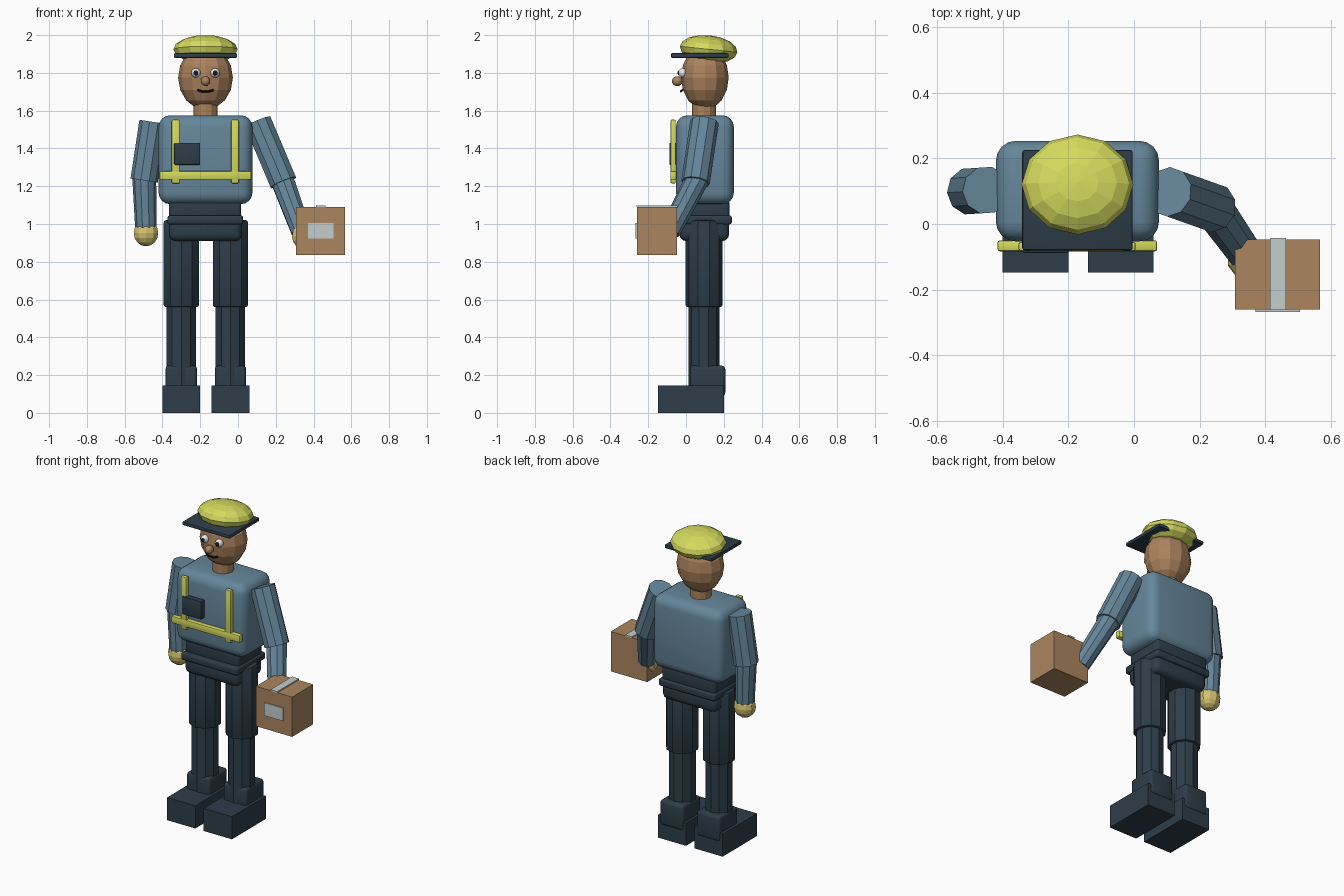
import bpy, bmesh, math
from mathutils import Vector, Matrix

if "Cube" in bpy.data.objects:
    bpy.data.objects.remove(bpy.data.objects["Cube"], do_unlink=True)


def material(name, r, g, b):
    m = bpy.data.materials.new(name)
    m.use_nodes = True
    m.diffuse_color = (r, g, b, 1)
    node = next(n for n in m.node_tree.nodes if n.type == 'BSDF_PRINCIPLED')
    node.inputs["Base Color"].default_value = (r, g, b, 1)
    node.inputs["Roughness"].default_value = 0.8
    return m


SHIRT = material("shirt_blue", 0.13, 0.24, 0.325)
DARK = material("dark_navy", 0.027, 0.047, 0.066)
YELLOW = material("safety_yellow", 0.66, 0.70, 0.11)
GLOVE = material("glove_yellow", 0.66, 0.54, 0.16)
SKIN = material("skin", 0.41, 0.225, 0.11)
CARD = material("cardboard", 0.41, 0.24, 0.115)
TAPE = material("tape_grey", 0.56, 0.61, 0.61)
WHITE = material("eye_white", 0.85, 0.87, 0.88)
BLACK = material("black", 0.008, 0.009, 0.01)


def finish(name, bm, mat, smooth=None):
    bmesh.ops.recalc_face_normals(bm, faces=bm.faces)
    me = bpy.data.meshes.new(name)
    bm.to_mesh(me)
    bm.free()
    me.materials.append(mat)
    if smooth:
        me.shade_smooth()
        me.set_sharp_from_angle(angle=math.radians(smooth))
    ob = bpy.data.objects.new(name, me)
    bpy.context.scene.collection.objects.link(ob)
    return ob


def box(name, xs, ys, zs, mat, bevel=0, segments=3):
    """Box between two limits on each axis, with optional rounded edges."""
    bm = bmesh.new()
    bmesh.ops.create_cube(bm, size=1)
    for v in bm.verts:
        v.co = Vector([(a + b) / 2 + c * (b - a) for c, (a, b) in zip(v.co, (xs, ys, zs))])
    if bevel:
        bmesh.ops.bevel(bm, geom=bm.edges[:], offset=bevel, segments=segments,
                        profile=0.5, affect='EDGES')
    return finish(name, bm, mat, 35 if bevel else None)


def limb(name, start, end, r1, r2, mat, sides=10, bevel=0):
    """Tapered faceted cylinder from start to end."""
    start, end = Vector(start), Vector(end)
    axis = end - start
    bm = bmesh.new()
    bmesh.ops.create_cone(bm, cap_ends=True, segments=sides, radius1=r1, radius2=r2,
                          depth=axis.length)
    if bevel:
        rims = [e for e in bm.edges if any(len(f.verts) > 4 for f in e.link_faces)]
        bmesh.ops.bevel(bm, geom=rims, offset=bevel, segments=2, profile=0.5, affect='EDGES')
    turn = axis.to_track_quat('Z', 'Y').to_matrix().to_4x4()
    bm.transform(Matrix.Translation((start + end) / 2) @ turn)
    return finish(name, bm, mat, 25)


def ball(name, centre, radii, mat, segs=12, rings=8, tilt=0, smooth=None):
    bm = bmesh.new()
    bmesh.ops.create_uvsphere(bm, u_segments=segs, v_segments=rings, radius=1)
    bm.transform(Matrix.Translation(centre) @ Matrix.Rotation(math.radians(tilt), 4, 'X')
                 @ Matrix.Diagonal((*radii, 1)))
    return finish(name, bm, mat, smooth)


MID = -0.172   # centre line of the figure

# Legs and shoes
for side, x in (("right", -0.30), ("left", -0.04)):
    box(side + "_shoe", (x - 0.1, x + 0.1), (-0.147, 0.2), (0, 0.145), DARK)
    box(side + "_ankle", (x - 0.083, x + 0.083), (0.02, 0.208), (0.09, 0.25), DARK, 0.018)
    limb(side + "_shin", (x, 0.095, 0.1), (x, 0.095, 0.6), 0.082, 0.082, DARK)
    limb(side + "_thigh", (x, 0.095, 0.56), (x, 0.095, 1.02), 0.098, 0.098, DARK, bevel=0.012)

# Hips, belt and waist
box("pelvis", (-0.365, 0.02), (-0.035, 0.228), (0.91, 1.03), DARK, 0.035)
box("belt", (-0.373, 0.027), (-0.05, 0.243), (0.998, 1.045), DARK, 0.012)
box("waist", (-0.365, 0.017), (-0.02, 0.23), (1.03, 1.13), DARK, 0.02)

# Torso with harness and radio
box("torso", (-0.42, 0.076), (-0.053, 0.253), (1.105, 1.575), SHIRT, 0.06, 4)
for side, x in (("right", -0.33), ("left", -0.016)):
    box(side + "_vertical_strap", (x - 0.021, x + 0.021), (-0.082, -0.055), (1.215, 1.552),
        YELLOW, 0.006, 2)
box("chest_strap", (-0.415, 0.07), (-0.083, -0.05), (1.235, 1.28), YELLOW, 0.006, 2)
box("chest_radio", (-0.338, -0.2), (-0.088, -0.05), (1.313, 1.43), DARK, 0.006, 2)

# Neck, head and face
limb("neck", (MID, 0.095, 1.55), (MID, 0.095, 1.66), 0.063, 0.063, SKIN, 12)
ball("head", (MID, 0.1, 1.775), (0.145, 0.126, 0.17), SKIN)
ball("nose", (MID, -0.046, 1.756), (0.025, 0.029, 0.026), SKIN, smooth=50)
for side, s in (("right", -1), ("left", 1)):
    x = MID + s * 0.051
    ball(side + "_eye", (x, -0.017, 1.8), (0.025, 0.024, 0.025), WHITE, smooth=50)
    ball(side + "_pupil", (x, -0.035, 1.8), (0.013, 0.01, 0.014), BLACK, smooth=50)
mouth = [(-0.042, -0.018, 1.71), (-0.018, -0.027, 1.702), (0.018, -0.027, 1.702),
         (0.042, -0.018, 1.71)]
for i, (a, b) in enumerate(zip(mouth, mouth[1:])):
    limb("mouth_%d" % (i + 1), (MID + a[0], a[1], a[2]), (MID + b[0], b[1], b[2]),
         0.006, 0.006, BLACK, 6)

# Cap
ball("cap_crown", (MID, 0.12, 1.925), (0.17, 0.153, 0.074), YELLOW, 12, 8, tilt=-6)
box("cap_brim", (MID - 0.168, MID + 0.168), (-0.08, 0.225), (1.88, 1.904), DARK, 0.007, 2)

# Right arm hanging at the side
limb("right_upper_arm", (-0.45, 0.103, 1.54), (-0.497, 0.1, 1.23), 0.073, 0.073, SHIRT)
limb("right_forearm", (-0.497, 0.1, 1.27), (-0.488, 0.1, 0.97), 0.064, 0.056, SHIRT)
ball("right_glove", (-0.487, 0.1, 0.952), (0.068, 0.064, 0.07), GLOVE, 10, 8)

# Left arm reaching to the parcel
limb("left_upper_arm", (0.105, 0.098, 1.54), (0.24, 0.05, 1.22), 0.076, 0.076, SHIRT)
limb("left_forearm", (0.228, 0.066, 1.25), (0.335, -0.085, 0.96), 0.064, 0.055, SHIRT)
ball("left_glove", (0.347, -0.108, 0.935), (0.064, 0.062, 0.066), GLOVE, 10, 8)

# Parcel
box("parcel", (0.308, 0.566), (-0.26, -0.047), (0.835, 1.09), CARD)
box("parcel_tape", (0.414, 0.462), (-0.262, -0.043), (1.089, 1.098), TAPE)
box("parcel_label", (0.37, 0.505), (-0.267, -0.259), (0.922, 1.005), TAPE)
